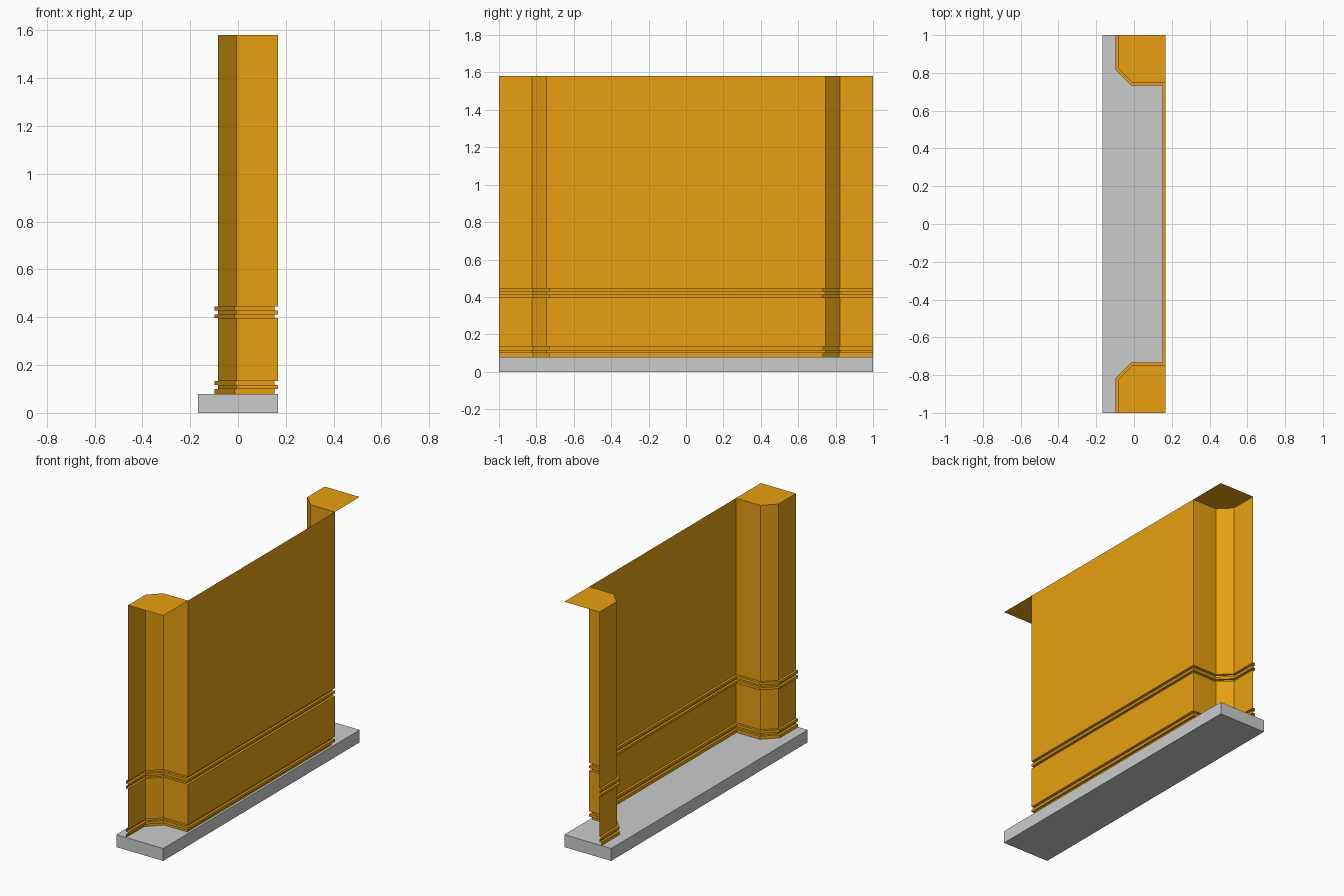
import bpy, bmesh
from mathutils import Vector

if "Cube" in bpy.data.objects:
    bpy.data.objects.remove(bpy.data.objects["Cube"])

WALL_X, TOP, BASE = 0.167, 1.58, 0.08

def finish(name, bm, mat=None):
    me = bpy.data.meshes.new(name)
    bm.to_mesh(me)
    bm.free()
    ob = bpy.data.objects.new(name, me)
    bpy.context.collection.objects.link(ob)
    if mat:
        me.materials.append(mat)
    return ob

paint = bpy.data.materials.new("ochre_paint")
paint.diffuse_color = (0.8, 0.35, 0.005, 1)
paint.use_nodes = True
paint.node_tree.nodes["Principled BSDF"].inputs["Base Color"].default_value = paint.diffuse_color

# Floor slab
bm = bmesh.new()
bmesh.ops.create_cube(bm, size=1)
for v in bm.verts:
    v.co = (v.co.x * 2 * WALL_X, v.co.y * 2, (v.co.z + 0.5) * BASE)
finish("floor_slab", bm)

# Plan outline: pilaster, chamfer, recessed wall, chamfer, pilaster
half = [(-0.083, -1), (-0.083, -0.823), (-0.007, -0.747), (WALL_X, -0.747)]
path = [Vector(p) for p in half + [(x, -y) for x, y in reversed(half)]]

def offset(path, d):
    """Mitred offset of the outline towards the room."""
    normals = []
    for a, b in zip(path, path[1:]):
        t = (b - a).normalized()
        normals.append(Vector((-t.y, t.x)))
    out = []
    for i, p in enumerate(path):
        n0, n1 = normals[max(i - 1, 0)], normals[min(i, len(normals) - 1)]
        out.append(p + (n0 + n1) * d / (1 + n0.dot(n1)))
    return out

# Vertical profile (projection, height): skirting and dado mouldings
LIP = 0.015
profile = []
for z0, z1, d in [(BASE, 0.1, LIP), (0.1, 0.117, 0), (0.117, 0.134, LIP),
                  (0.134, 0.396, 0), (0.396, 0.412, LIP), (0.412, 0.428, 0),
                  (0.428, 0.445, LIP), (0.445, TOP, 0)]:
    profile += [(d, z0), (d, z1)]

# Moulded wall shell, open at the back and ends
bm = bmesh.new()
rings = [[bm.verts.new((p.x, p.y, z)) for p in offset(path, d)] for d, z in profile]
for lo, hi in zip(rings, rings[1:]):
    for i in range(len(path) - 1):
        bm.faces.new((lo[i], hi[i], hi[i + 1], lo[i + 1]))
finish("moulded_wall", bm, paint)

# Pilaster caps
for side, label in ((-1, "front"), (1, "rear")):
    bm = bmesh.new()
    pts = half + [(WALL_X, -1)]
    face = bm.faces.new([bm.verts.new((x, -y * side, TOP)) for x, y in pts])
    face.normal_update()
    if face.normal.z < 0:
        face.normal_flip()
    finish(label + "_pilaster_cap", bm, paint)
